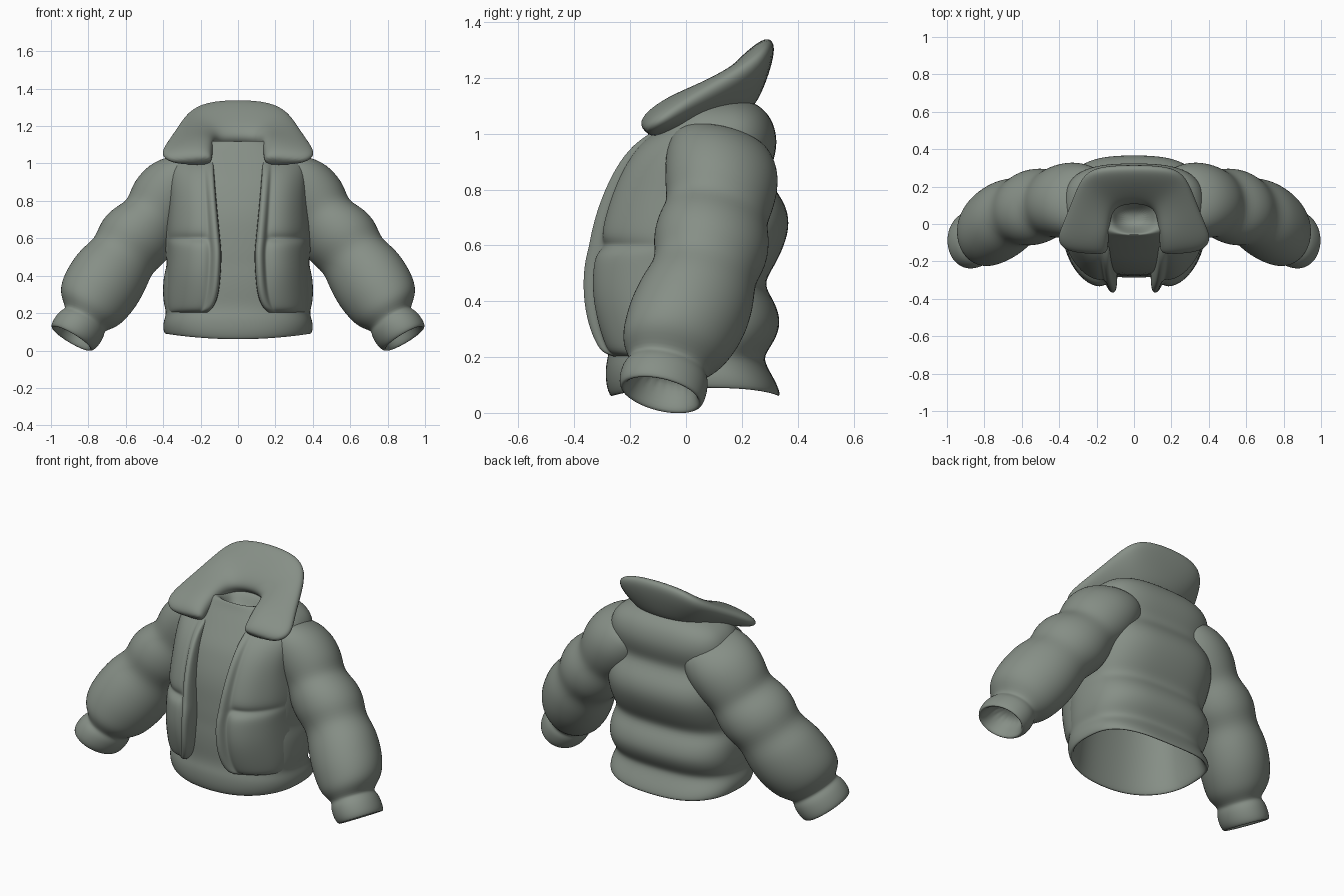
import bpy, bmesh, math
from mathutils import Vector

if "Cube" in bpy.data.objects:
    bpy.data.objects.remove(bpy.data.objects["Cube"])

fabric = bpy.data.materials.new("grey_green_fabric")
fabric.diffuse_color = (0.24, 0.275, 0.24, 1)
fabric.use_nodes = True
fabric.node_tree.nodes["Principled BSDF"].inputs["Base Color"].default_value = fabric.diffuse_color


def finish(name, bm, mirror=False, levels=2):
    bmesh.ops.recalc_face_normals(bm, faces=bm.faces[:])
    me = bpy.data.meshes.new(name)
    bm.to_mesh(me)
    bm.free()
    me.materials.append(fabric)
    for p in me.polygons:
        p.use_smooth = True
    ob = bpy.data.objects.new(name, me)
    bpy.context.collection.objects.link(ob)
    if mirror:
        m = ob.modifiers.new("mirror", 'MIRROR')
        m.use_mirror_merge = False
    s = ob.modifiers.new("puff", 'SUBSURF')
    s.levels = s.render_levels = levels
    return ob


def loft(name, rings, mirror=False):
    bm = bmesh.new()
    vs = [[bm.verts.new(p) for p in r] for r in rings]
    n = len(vs[0])
    for a, b in zip(vs, vs[1:]):
        for i in range(n):
            j = (i + 1) % n
            bm.faces.new((a[i], a[j], b[j], b[i]))
    bm.faces.new(vs[0])
    bm.faces.new(vs[-1])
    return finish(name, bm, mirror)


def spow(v, p):
    return math.copysign(abs(v) ** p, v)


def lerp_table(table, z):
    for a, b in zip(table, table[1:]):
        if z <= b[0]:
            k = max(0, (z - a[0]) / (b[0] - a[0]))
            return [p + (q - p) * k for p, q in zip(a, b)]
    return list(table[-1])


# Body: height, half width, front y, back y (quilted tiers)
lining = [(0.85, .24, -.12, .20), (0.30, .35, -.23, .24), (0.08, .37, -.25, .30)]
outer = [(0.045, .395, -.27, .345), (0.10, .405, -.29, .33), (0.17, .395, -.29, .288),
         (0.205, .385, -.28, .28), (0.25, .40, -.275, .315), (0.32, .405, -.28, .345),
         (0.40, .40, -.28, .32), (0.46, .38, -.275, .275), (0.52, .39, -.275, .315),
         (0.60, .395, -.27, .355), (0.68, .395, -.265, .375), (0.76, .385, -.25, .355),
         (0.835, .38, -.225, .29), (0.90, .385, -.20, .315), (0.97, .385, -.155, .33),
         (1.04, .365, -.11, .315), (1.09, .31, -.075, .28), (1.125, .21, -.06, .22)]
neck = [(1.115, .12, -.05, .13), (1.06, .10, -.03, .10), (1.01, .05, .0, .06)]
PF, PB, SIDES = 2.3, 2.8, 28


def body_ring(z, rx, yf, yb):
    c, ry, pts = (yf + yb) / 2, (yb - yf) / 2, []
    for i in range(SIDES):
        t = 2 * math.pi * i / SIDES
        p = PF if math.sin(t) < 0 else PB
        x = rx * spow(math.cos(t), 2 / p)
        lift = .2 * x * x if z < .12 else 0
        pts.append((x, c + ry * spow(math.sin(t), 2 / p), z + lift))
    return pts


loft("jacket_body", [body_ring(*r) for r in lining + outer + neck])

# Sleeve: centre x, y, z, radius across, radius front to back
sleeve = [(.20, .13, .99, .10, .15), (.26, .13, .945, .17, .195), (.33, .13, .875, .20, .215),
          (.40, .12, .78, .20, .205),
          (.445, .11, .715, .168, .185), (.50, .10, .66, .20, .21), (.56, .085, .58, .21, .215),
          (.61, .07, .51, .178, .185), (.665, .045, .44, .207, .21), (.72, .01, .35, .213, .22),
          (.765, -.02, .28, .205, .21), (.80, -.05, .215, .18, .19),
          (.815, -.065, .165, .115, .135), (.83, -.07, .15, .138, .16),
          (.87, -.085, .09, .143, .165), (.897, -.09, .055, .125, .15),
          (.88, -.085, .08, .10, .125), (.82, -.06, .17, .09, .10)]
across, along = Vector((.87, 0, .49)), Vector((0, .97, -.2))
rings = []
for x, y, z, r, ry in sleeve:
    rings.append([Vector((x, y, z)) + across * (r * math.cos(t)) + along * (ry * math.sin(t))
                  for t in (2 * math.pi * i / 18 for i in range(18))])
loft("sleeve", rings, mirror=True)


# Front panels: puffy sheets over the body, with raised zip edge and pocket crease
def front_y(x, z):
    _, rx, yf, yb = lerp_table(outer, z)
    c, ry = (yf + yb) / 2, (yb - yf) / 2
    return c - ry * max(0, 1 - min(1, x / rx) ** PF) ** (1 / PF)


edge = [(.2, .17), (.23, .125), (.3, .10), (.5, .085), (.8, .115), (1.05, .135)]
raised = [(.2, .025), (.26, .07), (.47, .105), (.6, .085), (.8, .065), (.95, .045), (1.05, .01)]
cols = [(0, None), (.004, .75), (.06, 1.05), (.15, 1.0), (.2, .55), (.28, .75), (.45, .85),
        (.65, .8), (.85, .55), (.95, .25), (1.0, None)]
rows = [.195, .21, .24, .32, .42, .52, .575, .60, .625, .70, .80, .90, .98, 1.03]
bm = bmesh.new()
grid = []
for k, z in enumerate(rows):
    xe, h = lerp_table(edge, z)[1], lerp_table(raised, z)[1]
    side = min(.385, lerp_table(outer, z)[1] - .012)
    line = []
    for u, f in cols:
        x = xe + u * (side - xe)
        off = -.03 if f is None or k in (0, len(rows) - 1) else h * f
        if z == .60 and .25 < u < .96:
            off -= .03
        if .4 < z < .58 and .25 < u < .9:
            off += .008
        line.append(bm.verts.new((x, front_y(x, z) - off, z)))
    grid.append(line)
for a, b in zip(grid, grid[1:]):
    for i in range(len(a) - 1):
        bm.faces.new((a[i], a[i + 1], b[i + 1], b[i]))
finish("front_panel", bm, mirror=True)

# Collar: neck point and rim point at stations from centre back to front
half = [((0, .13, 1.11), (0, .305, 1.34)), ((.06, .12, 1.11), (.18, .30, 1.325)),
        ((.105, .09, 1.11), (.27, .265, 1.27)), ((.125, .04, 1.10), (.32, .15, 1.195)),
        ((.13, -.02, 1.09), (.37, .02, 1.12)), ((.135, -.08, 1.06), (.415, -.075, 1.055)),
        ((.14, -.13, 1.03), (.385, -.125, 1.025)), ((.145, -.15, 1.01), (.33, -.145, 1.005))]
flip = lambda p: (-p[0], p[1], p[2])
stations = [(flip(a), flip(b)) for a, b in half[:0:-1]] + half
stations = [(Vector(a), Vector(b)) for a, b in stations]
mid = [(a + b) / 2 for a, b in stations]
last = len(mid) - 1
rings = []
for i, (a, b) in enumerate(stations):
    tan = mid[min(i + 1, last)] - mid[max(i - 1, 0)]
    axis = (b - a) / 2
    perp = axis.cross(tan).normalized()
    end = (.45, .8, 1)[min(i, last - i, 2)]
    ring = []
    for k in range(14):
        t = 2 * math.pi * k / 14
        u, s = spow(math.cos(t), .75), spow(math.sin(t), .75)
        under = min(i, last - i) > 2
        thick = (.085 - .045 * u if s > 0 and under else .052 - .018 * u) * end
        ring.append(mid[i] + axis * u * 1.02 + perp * (thick * s))
    rings.append(ring)
loft("collar", rings)
